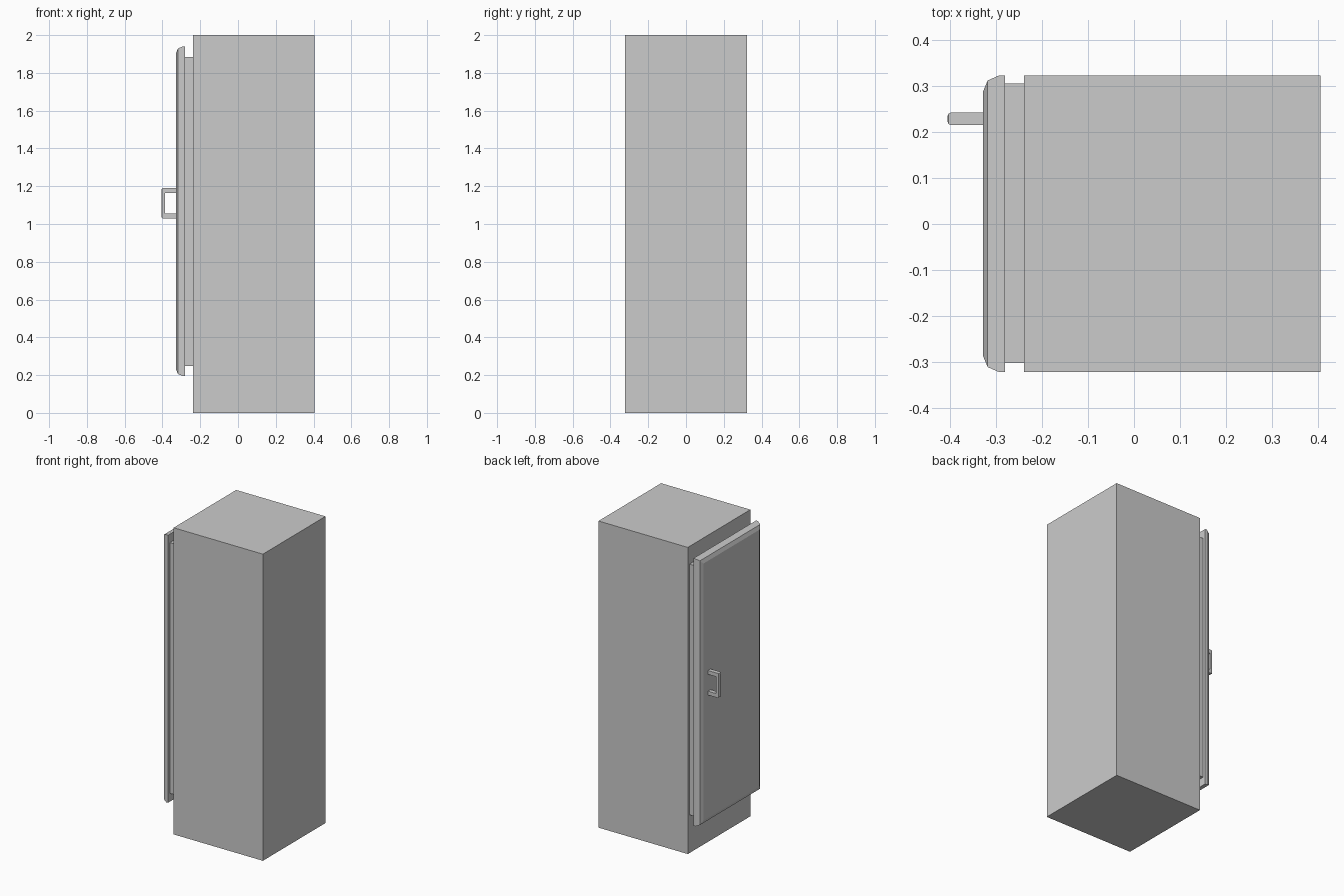
import bpy, bmesh

if "Cube" in bpy.data.objects:
    bpy.data.objects.remove(bpy.data.objects["Cube"])


def finish(name, bm):
    bmesh.ops.recalc_face_normals(bm, faces=bm.faces)
    me = bpy.data.meshes.new(name)
    bm.to_mesh(me)
    bm.free()
    ob = bpy.data.objects.new(name, me)
    bpy.context.collection.objects.link(ob)
    return ob


def stack(name, sections, y0, y1, z0, z1):
    """Rectangular sections (x, inset) lofted along x, capped at both ends."""
    bm = bmesh.new()
    rings = []
    for x, i in sections:
        corners = [(y0 + i, z0 + i), (y1 - i, z0 + i), (y1 - i, z1 - i), (y0 + i, z1 - i)]
        rings.append([bm.verts.new((x, y, z)) for y, z in corners])
    for a, b in zip(rings, rings[1:]):
        for k in range(4):
            n = (k + 1) % 4
            bm.faces.new((a[k], a[n], b[n], b[k]))
    bm.faces.new(rings[0])
    bm.faces.new(rings[-1])
    return finish(name, bm)


# Cabinet body
stack("cabinet_body", [(-0.239, 0), (0.405, 0)], -0.322, 0.323, 0, 2)

# Recessed seal between body and door
stack("door_seal", [(-0.281, 0), (-0.238, 0)], -0.302, 0.305, 0.249, 1.884)

# Door panel with rounded outer edge
stack("door", [(-0.28, 0), (-0.293, 0), (-0.318, 0.011), (-0.328, 0.035)],
      -0.322, 0.323, 0.195, 1.94)

# C-shaped handle, extruded across y with a softened outer face
profile = [(-0.327, 1.03), (-0.405, 1.03), (-0.405, 1.19), (-0.327, 1.19),
           (-0.327, 1.165), (-0.387, 1.165), (-0.387, 1.055), (-0.327, 1.055)]
bm = bmesh.new()
face = bm.faces.new([bm.verts.new((x, 0.215, z)) for x, z in profile])
ext = bmesh.ops.extrude_face_region(bm, geom=[face])
bmesh.ops.translate(bm, vec=(0, 0.027, 0),
                    verts=[g for g in ext["geom"] if isinstance(g, bmesh.types.BMVert)])
if not any(all(abs(v.co.y - 0.215) < 1e-5 for v in f.verts) for f in bm.faces):
    bmesh.ops.holes_fill(bm, edges=bm.edges[:])
bmesh.ops.recalc_face_normals(bm, faces=bm.faces)
outer = [e for e in bm.edges if all(v.co.x < -0.4 for v in e.verts)]
bmesh.ops.bevel(bm, geom=outer, offset=0.007, segments=2, profile=0.5, affect='EDGES')
finish("door_handle", bm)
